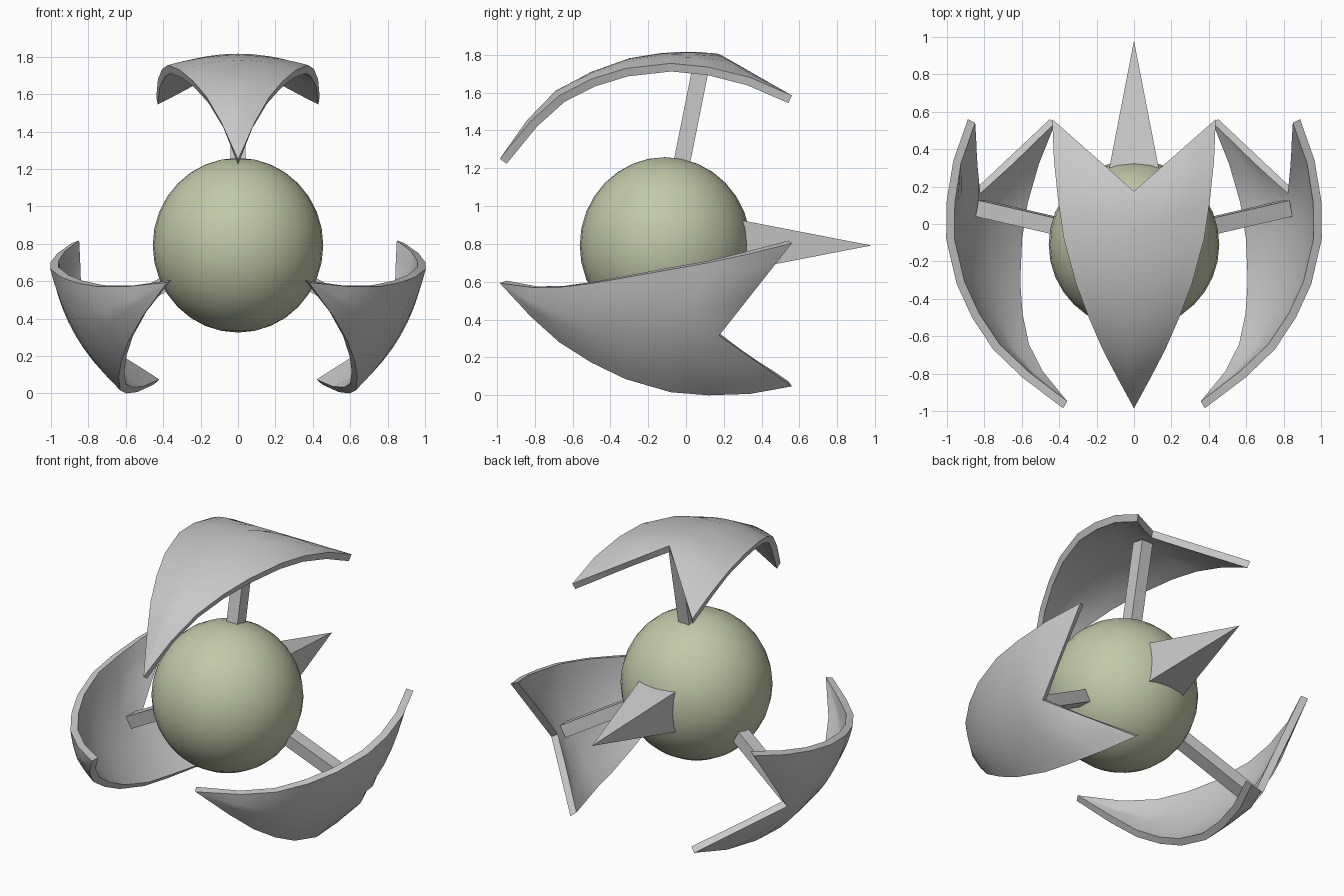
import bpy, bmesh, math
from mathutils import Matrix, Vector

if "Cube" in bpy.data.objects:
    bpy.data.objects.remove(bpy.data.objects["Cube"])

AXIS_Z = 0.812                       # height of the three-fold symmetry axis
CORE = Vector((0, -0.11, 0.792))     # centre of the ball


def material(name, rgb):
    mat = bpy.data.materials.new(name)
    mat.use_nodes = True
    mat.diffuse_color = (*rgb, 1)
    mat.node_tree.nodes["Principled BSDF"].inputs["Base Color"].default_value = (*rgb, 1)
    return mat


grey = material("hull grey", (0.58, 0.58, 0.58))
olive = material("pale olive", (0.54, 0.58, 0.40))


def make_object(name, bm, mat):
    mesh = bpy.data.meshes.new(name)
    bm.to_mesh(mesh)
    bm.free()
    obj = bpy.data.objects.new(name, mesh)
    mesh.materials.append(mat)
    bpy.context.collection.objects.link(obj)
    bpy.ops.object.select_all(action="DESELECT")
    obj.select_set(True)
    bpy.context.view_layer.objects.active = obj
    return obj


# Central ball
bm = bmesh.new()
bmesh.ops.create_uvsphere(bm, u_segments=32, v_segments=16, radius=1)
bmesh.ops.scale(bm, vec=(0.456, 0.452, 0.467), verts=bm.verts)
bmesh.ops.translate(bm, vec=CORE, verts=bm.verts)
make_object("ball", bm, olive)
bpy.ops.object.shade_smooth_by_angle(angle=math.radians(35))

# Four-sided rear spike
bm = bmesh.new()
bmesh.ops.create_cone(bm, segments=4, cap_ends=True, radius1=0.247, radius2=0, depth=0.9)
turn = Matrix.Rotation(math.radians(-90), 4, "X") @ Matrix.Rotation(math.radians(45), 4, "Z")
bmesh.ops.transform(bm, matrix=Matrix.Translation((0, 0.53, CORE.z)) @ turn, verts=bm.verts)
make_object("rear_spike", bm, grey)

# Panel stations: ridge y, ridge z, half width, edge y, edge z
STATIONS = [
    (-0.985, 1.25, 0, -0.985, 1.25),
    (-0.84, 1.455, 0.09, -0.82, 1.45),
    (-0.69, 1.61, 0.168, -0.67, 1.585),
    (-0.50, 1.71, 0.242, -0.50, 1.672),
    (-0.30, 1.782, 0.31, -0.32, 1.728),
    (-0.14, 1.808, 0.375, -0.08, 1.755),
    (-0.03, 1.816, 0.405, 0.12, 1.735),
    (0.08, 1.814, 0.428, 0.34, 1.68),
    (0.175, 1.805, 0.437, 0.56, 1.585),
]
HALF = 5


def build_panel(name, angle):
    bm = bmesh.new()
    rows = []
    for i, (ry, rz, w, ey, ez) in enumerate(STATIONS):
        power = 1 if i == len(STATIONS) - 1 else 2     # straight notch at the rear
        row = []
        for j in range(-HALF, HALF + 1):
            s = abs(j) / HALF
            z = rz + (ez - rz) * s ** power
            row.append(bm.verts.new((w * j / HALF, ry + (ey - ry) * s, z - AXIS_Z)))
        rows.append(row)
    for a, b in zip(rows, rows[1:]):
        for j in range(2 * HALF):
            bm.faces.new((a[j], a[j + 1], b[j + 1], b[j]))
    bmesh.ops.remove_doubles(bm, verts=bm.verts, dist=0.0001)
    obj = make_object(name, bm, grey)
    shell = obj.modifiers.new("thickness", "SOLIDIFY")
    shell.thickness = 0.045
    shell.offset = -1
    bpy.ops.object.modifier_apply(modifier=shell.name)
    bpy.ops.object.shade_smooth_by_angle(angle=math.radians(35))
    obj.location.z = AXIS_Z
    obj.rotation_euler.y = angle


def build_strut(name, angle):
    # Square bar leaning slightly back, from inside the ball to the panel
    bm = bmesh.new()
    bmesh.ops.create_cube(bm, size=1)
    bmesh.ops.scale(bm, vec=(0.08, 0.088, 0.66), verts=bm.verts)
    lean = Matrix.Rotation(-math.atan(0.2), 4, "X")
    place = Matrix.Translation((0, CORE.y, CORE.z - AXIS_Z)) @ lean @ Matrix.Translation((0, 0, 0.655))
    bmesh.ops.transform(bm, matrix=place, verts=bm.verts)
    obj = make_object(name, bm, grey)
    obj.location.z = AXIS_Z
    obj.rotation_euler.y = angle


for side, degrees in (("top", 0), ("left", 120), ("right", -120)):
    build_panel(side + "_panel", math.radians(degrees))
    build_strut(side + "_strut", math.radians(degrees))
